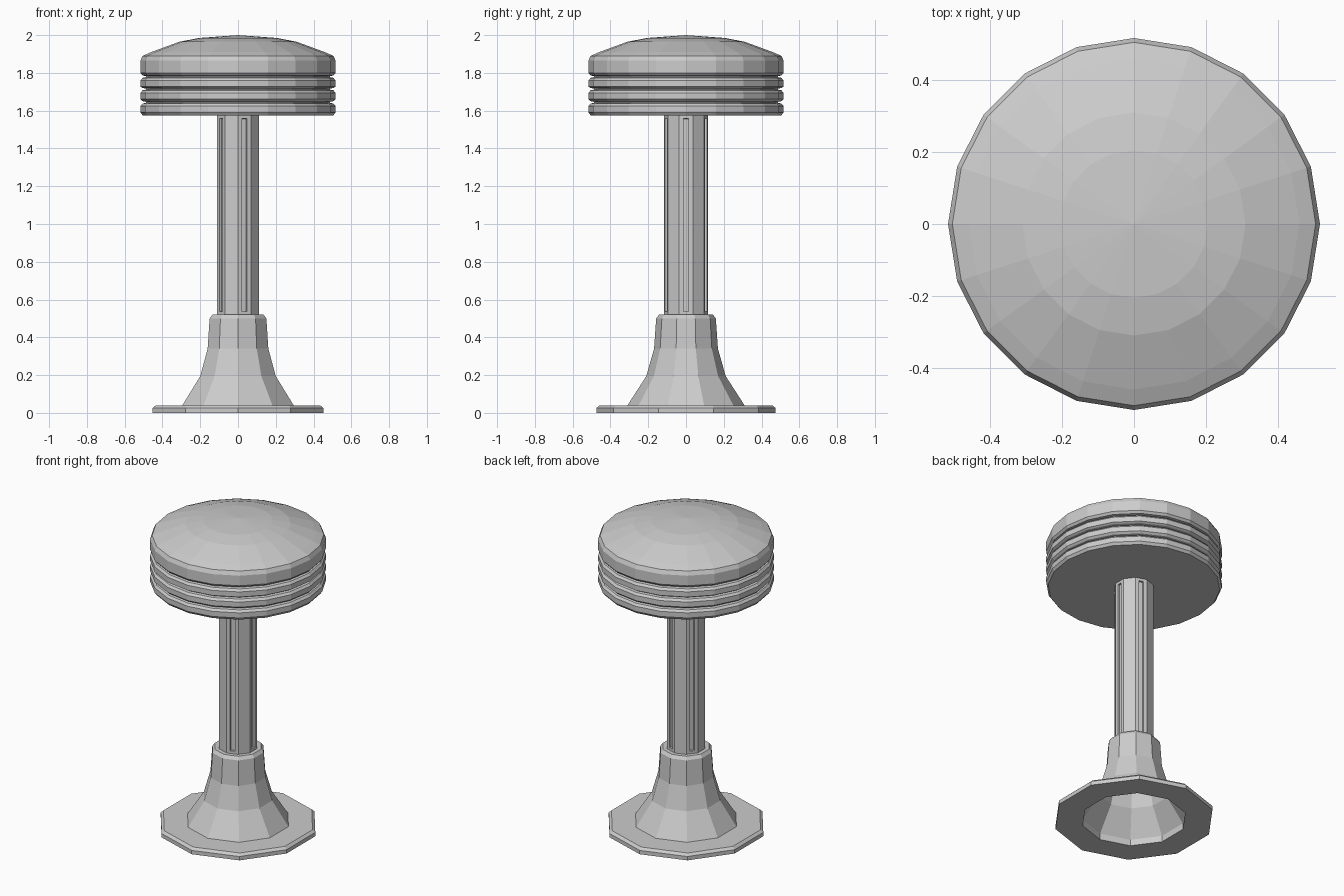
import bpy, bmesh
from math import cos, sin, pi

if "Cube" in bpy.data.objects:
    bpy.data.objects.remove(bpy.data.objects["Cube"])


def lathe(name, profile, sides, start=0.0):
    """Revolve (radius, z) points, listed bottom to top along the outside."""
    bm = bmesh.new()
    rings = []
    for r, z in profile:
        if r == 0:
            rings.append([bm.verts.new((0, 0, z))] * sides)
        else:
            angles = [start + 2 * pi * i / sides for i in range(sides)]
            rings.append([bm.verts.new((r * cos(a), r * sin(a), z)) for a in angles])
    for low, high in zip(rings, rings[1:]):
        for i in range(sides):
            j = (i + 1) % sides
            quad = (low[i], low[j], high[j], high[i])
            bm.faces.new(list(dict.fromkeys(quad)))
    return finish(name, bm)


def finish(name, bm):
    mesh = bpy.data.meshes.new(name)
    bm.to_mesh(mesh)
    bm.free()
    obj = bpy.data.objects.new(name, mesh)
    bpy.context.collection.objects.link(obj)
    return obj


# Flared pedestal with foot plate, hollow underneath
lathe("pedestal_base", [
    (0.31, 0.04), (0.31, 0.0), (0.475, 0.0), (0.475, 0.025), (0.458, 0.04),
    (0.31, 0.04), (0.21, 0.195), (0.169, 0.34), (0.158, 0.50),
    (0.143, 0.52), (0.11, 0.52)], 10, pi / 2)

# Column with a recessed slot on every other face
column = lathe("column", [(0.117, 0.515), (0.117, 1.58)], 10, pi / 2)
bm = bmesh.new()
bm.from_mesh(column.data)
bm.faces.ensure_lookup_table()
# faces are centred at 108 + 36*i degrees; odd ones include the +x face
slots = [bm.faces[i] for i in range(1, 10, 2)]
bmesh.ops.inset_individual(bm, faces=slots, thickness=0.022, use_even_offset=True)
bmesh.ops.inset_individual(bm, faces=slots, thickness=0.001, depth=-0.012,
                           use_even_offset=True)
bm.to_mesh(column.data)
bm.free()

# Seat: three trim rings below a domed cushion
profile = [(0, 1.575), (0.505, 1.575)]
for z in (1.58, 1.65, 1.716):
    profile += [(0.517, z + 0.011), (0.517, z + 0.044), (0.505, z + 0.058),
                (0.488, z + 0.061), (0.488, z + 0.067), (0.505, z + 0.070)]
profile += [(0.517, 1.80), (0.517, 1.865), (0.505, 1.89), (0.46, 1.91),
            (0.31, 1.965), (0.205, 1.985), (0, 2.0)]
lathe("seat", profile, 20)
